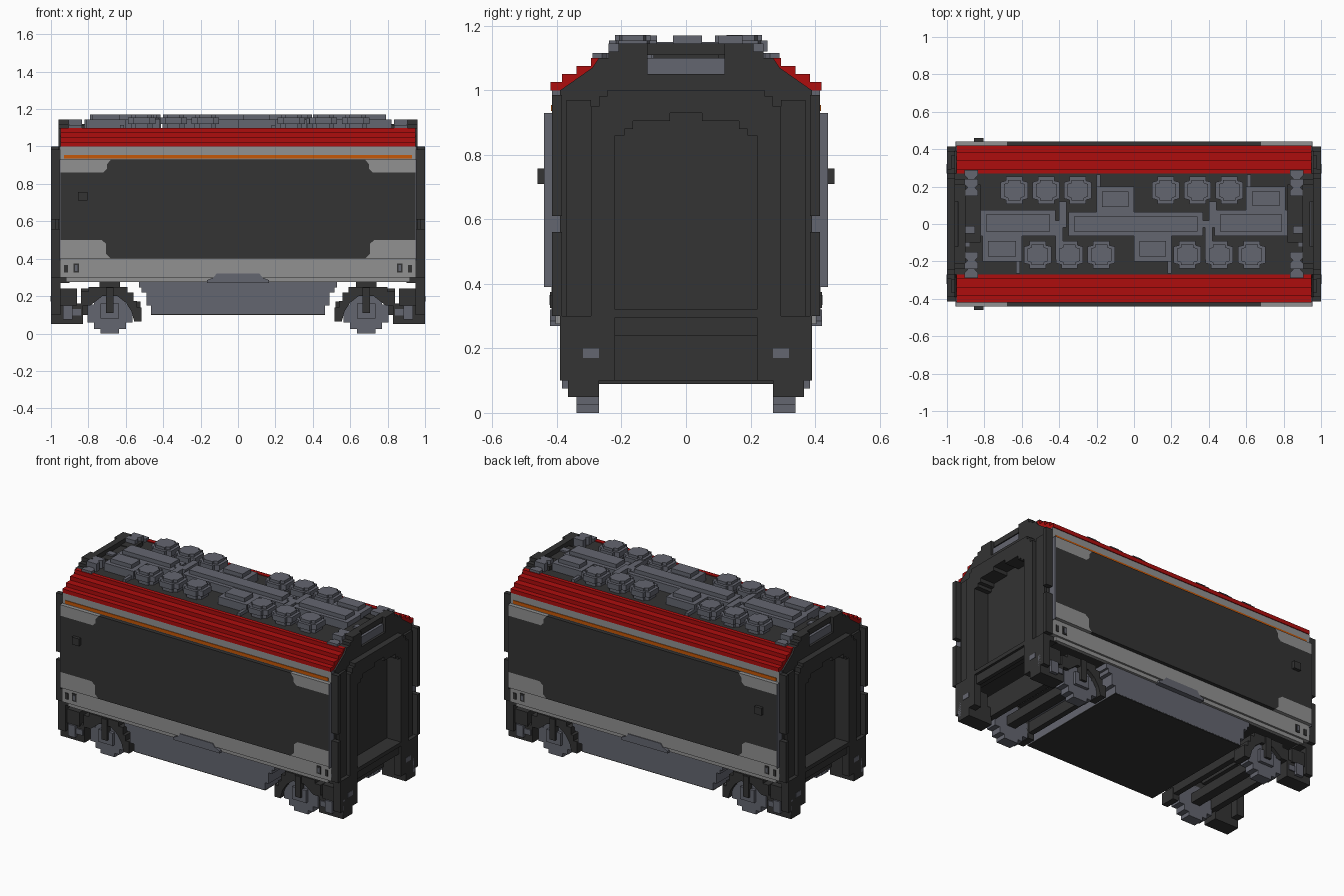
import bpy, bmesh

if "Cube" in bpy.data.objects:
    bpy.data.objects.remove(bpy.data.objects["Cube"], do_unlink=True)


def material(name, rgb):
    m = bpy.data.materials.new(name)
    m.use_nodes = True
    m.diffuse_color = (*rgb, 1)
    bsdf = m.node_tree.nodes["Principled BSDF"]
    bsdf.inputs["Base Color"].default_value = (*rgb, 1)
    bsdf.inputs["Roughness"].default_value = 0.8
    return m


DARK = material("charcoal", (0.033, 0.033, 0.033))
METAL = material("blue grey metal", (0.127, 0.133, 0.162))
LIGHT = material("light grey", (0.283, 0.283, 0.283))
RED = material("red", (0.42, 0.004, 0.004))
ORANGE = material("orange", (0.56, 0.095, 0.002))


def prism(axis, lo, hi, pts):
    """Profile pts extruded along axis; pts are the two remaining axes in order."""
    return axis, lo, hi, pts


def box(x0, x1, y0, y1, z0, z1):
    return prism(0, x0, x1, [(y0, z0), (y1, z0), (y1, z1), (y0, z1)])


def part(name, mat, solids, mirror=""):
    bm = bmesh.new()
    for axis, lo, hi, pts in solids:
        def at(p, d):
            v = list(p)
            v.insert(axis, d)
            return v
        a = [bm.verts.new(at(p, lo)) for p in pts]
        b = [bm.verts.new(at(p, hi)) for p in pts]
        bm.faces.new(a)
        bm.faces.new(b[::-1])
        for i in range(len(pts)):
            j = (i + 1) % len(pts)
            bm.faces.new((a[j], a[i], b[i], b[j]))
    bmesh.ops.recalc_face_normals(bm, faces=bm.faces)
    me = bpy.data.meshes.new(name)
    bm.to_mesh(me)
    bm.free()
    me.materials.append(mat)
    ob = bpy.data.objects.new(name, me)
    bpy.context.collection.objects.link(ob)
    if mirror:
        mod = ob.modifiers.new("Mirror", "MIRROR")
        mod.use_axis = ("x" in mirror, "y" in mirror, False)
        mod.use_mirror_merge = False
    return ob


def both(half):
    """Close a half profile (first coordinate >= 0) symmetrically."""
    return half + [(-u, v) for u, v in reversed(half)]


# Main shell with roof deck
part("body_shell", DARK, [prism(0, -0.9, 0.9, both(
    [(0.39, 0.28), (0.39, 1.0), (0.29, 1.07), (0.27, 1.095)]))])

# End walls: arches with an open doorway, in stepped layers
door = [(0.22, 0.32), (0.22, 0.86), (0.19, 0.86), (0.19, 0.88), (0.165, 0.88),
        (0.165, 0.905), (0.05, 0.905), (0.05, 0.93)]


def arch(outer):
    return outer + [(-u, v) for u, v in reversed(outer)] + \
        [(-u, v) for u, v in door] + list(reversed(door))


wall = [(0.39, 0.32), (0.39, 1.0), (0.29, 1.07), (0.27, 1.1), (0.24, 1.1),
        (0.24, 1.12), (0.21, 1.12), (0.21, 1.145), (0.12, 1.145), (0.12, 1.05)]
gangway = [(0.295, 0.32), (0.295, 0.95), (0.27, 0.95), (0.27, 0.98),
           (0.245, 0.98), (0.245, 1.0)]
part("end_wall", DARK, [prism(0, 0.9, 0.96, arch(wall)),
                        box(0.9, 0.96, -0.39, 0.39, 0.27, 0.32),
                        box(0.9, 0.94, -0.12, 0.12, 1.11, 1.145)], "x")
part("gangway_frame", DARK, [prism(0, 0.96, 1.0, arch(gangway)),
                             box(0.96, 1.0, -0.295, 0.295, 0.295, 0.32),
                             box(0.96, 0.985, -0.22, 0.22, 0.24, 0.295),
                             box(0.96, 0.975, 0.295, 0.37, 0.27, 0.97),
                             box(0.96, 0.975, -0.37, -0.295, 0.27, 0.97)], "x")
part("corner_strips", DARK, [box(0.95, 1.0, 0.385, 0.415, 0.61, 0.985),
                             box(0.95, 1.0, 0.385, 0.415, 0.3, 0.56)], "xy")
part("side_panel_edges", METAL, [box(0.95, 0.954, 0.385, 0.44, 0.39, 0.93),
                                 box(0.95, 0.954, 0.385, 0.415, 0.3, 0.39),
                                 box(0.95, 0.954, 0.385, 0.415, 0.93, 1.0)], "xy")

# Side panels with light corner pieces
part("side_panel", DARK, [prism(1, 0.38, 0.44, both(
    [(0.68, 0.4), (0.705, 0.425), (0.705, 0.48), (0.73, 0.5), (0.95, 0.5),
     (0.95, 0.86), (0.72, 0.86), (0.70, 0.88), (0.70, 0.905), (0.68, 0.93)]))], "y")
part("side_panel_corners", LIGHT, [
    prism(1, 0.38, 0.44, [(0.68, 0.4), (0.95, 0.4), (0.95, 0.5), (0.73, 0.5),
                          (0.705, 0.48), (0.705, 0.425)]),
    prism(1, 0.38, 0.44, [(0.68, 0.93), (0.95, 0.93), (0.95, 0.86), (0.72, 0.86),
                          (0.70, 0.88), (0.70, 0.905)])], "xy")
part("side_sill", LIGHT, [box(-0.95, 0.95, 0.38, 0.417, 0.3, 0.4),
                          box(-0.92, 0.92, 0.38, 0.405, 0.275, 0.3)], "y")
part("sill_lamps", DARK, [box(0.85, 0.88, 0.41, 0.421, 0.325, 0.375),
                          box(0.91, 0.93, 0.41, 0.421, 0.325, 0.365)], "xy")
part("lamp_centres", METAL, [box(0.858, 0.872, 0.42, 0.423, 0.335, 0.365)], "xy")
part("upper_band", LIGHT, [box(-0.95, 0.95, 0.38, 0.415, 0.93, 1.0)], "y")
part("orange_stripe", ORANGE, [box(-0.93, 0.93, 0.41, 0.419, 0.935, 0.955)], "y")
part("door_button", DARK, [box(-0.855, -0.805, 0.43, 0.46, 0.71, 0.757)], "y")

# Stepped red roof edge
part("roof_edge", RED, [prism(0, -0.95, 0.95, [
    (0.27, 1.0), (0.42, 1.0), (0.42, 1.025), (0.385, 1.025), (0.385, 1.05),
    (0.34, 1.05), (0.34, 1.075), (0.295, 1.075), (0.295, 1.1), (0.27, 1.1)])], "y")

# Roof end fittings
part("roof_end_housing", DARK, [box(0.82, 0.91, 0.1, 0.21, 1.08, 1.12),
                                box(0.82, 0.9, -0.1, 0.1, 1.08, 1.115)], "x")
part("roof_end_inset", METAL, [box(0.88, 0.945, -0.12, 0.12, 1.05, 1.1),
                               box(0.85, 0.9, -0.05, -0.01, 1.1, 1.125)], "x")
part("roof_horns", METAL, [
    prism(2, 1.08, z, [(0.835, y0), (0.905, y0), (0.905, y0 + 0.03), (0.89, y0 + 0.045),
                       (0.89, y1 - 0.045), (0.905, y1 - 0.03), (0.905, y1), (0.835, y1),
                       (0.835, y1 - 0.03), (0.85, y1 - 0.045), (0.85, y0 + 0.045),
                       (0.835, y0 + 0.03)])
    for y0, y1, z in ((0.15, 0.29, 1.115), (0.15, 0.24, 1.145))], "xy")

# Roof fans: stepped octagonal caps on smaller bases
def octagon(cx, cy, r):
    c = r * 0.6
    pts = [(r, c), (c, c + 0.008), (c, r), (-c, r), (-c, c + 0.008), (-r, c)]
    return [(cx + u, cy + v) for u, v in pts + [(-u, -v) for u, v in pts]]


fans = [(x, 0.18) for x in (-0.64, -0.47, -0.30, 0.17, 0.34, 0.51)] + \
       [(x, -0.165) for x in (-0.515, -0.345, -0.175, 0.285, 0.455, 0.63)]
part("roof_fans", METAL, [prism(2, 1.12, 1.155, octagon(x, y, 0.073)) for x, y in fans]
     + [prism(2, 1.15, 1.172, octagon(x, y, 0.055)) for x, y in fans]
     + [prism(2, 1.08, 1.125, octagon(x, y, 0.058)) for x, y in fans])

# Roof ducts with raised centre ridges
ducts = [(-0.82, -0.42, -0.065, 0.075), (-0.81, -0.6, -0.2, -0.065),
         (-0.35, 0.37, -0.065, 0.065), (-0.2, 0.0, 0.065, 0.2),
         (0.0, 0.2, -0.2, -0.065), (0.43, 0.82, -0.065, 0.075),
         (0.6, 0.81, 0.075, 0.2)]
part("roof_ducts", METAL, [box(*d, 1.08, 1.145) for d in ducts]
     + [box(a + 0.03, b - 0.03, c + 0.025, d - 0.025, 1.14, 1.17) for a, b, c, d in ducts])
pipes = []
for x in (-0.4, 0.4):
    pipes += [box(x - 0.04, x + 0.04, -0.02, 0.02, 1.12, 1.15),
              box(x - 0.07, x - 0.03, 0.0, 0.04, 1.12, 1.15),
              box(x - 0.02, x + 0.02, -0.19, -0.02, 1.12, 1.15),
              box(x, x + 0.04, 0.0, 0.12, 1.12, 1.15)]
for x, s in ((-0.62, -1), (0.19, -1), (-0.19, 1), (0.615, 1)):
    ys = sorted((s * 0.19, s * 0.265))
    pipes.append(box(x - 0.01, x + 0.01, *ys, 1.09, 1.115))
part("roof_pipes", METAL, pipes)

# Underfloor equipment box
part("equipment_skirt", METAL, [prism(1, -0.39, 0.39, both(
    [(0.465, 0.105), (0.465, 0.15), (0.49, 0.15), (0.49, 0.22), (0.515, 0.22),
     (0.515, 0.245), (0.53, 0.245), (0.53, 0.285)]))])
part("skirt_underside", DARK, [box(-0.465, 0.465, -0.389, 0.389, 0.1, 0.106)])
part("skirt_hatch", METAL, [prism(1, 0.38, 0.422, both(
    [(0.165, 0.27), (0.165, 0.285), (0.13, 0.3), (0.115, 0.32)]))], "y")

# Bogies
W = 0.685
part("wheels", METAL, [box(W - a, W + a, 0.27, 0.34, z0, z1) for a, z0, z1 in
                       ((0.05, 0, 0.235), (0.085, 0.025, 0.21), (0.12, 0.06, 0.155))]
     + [box(W - 0.05, W + 0.05, 0.33, 0.36, 0.08, 0.16)], "xy")
part("bogie_side_frame", DARK, [prism(1, 0.27, 0.365, [
    (0.84, 0.15), (0.84, 0.225), (0.8, 0.225), (0.8, 0.248), (0.59, 0.248),
    (0.59, 0.22), (0.56, 0.22), (0.56, 0.175), (0.54, 0.175), (0.54, 0.14),
    (0.515, 0.14), (0.515, 0.065), (0.555, 0.065), (0.57, 0.12), (0.6, 0.165),
    (0.645, 0.2), (0.725, 0.2), (0.77, 0.165), (0.79, 0.15)]),
    box(W - 0.02, W + 0.02, 0.34, 0.375, 0.11, 0.245)], "xy")
part("bogie_cross_members", DARK, [box(0.52, 0.555, -0.3, 0.3, 0.1, 0.17),
                                   box(0.8, 0.84, -0.3, 0.3, 0.1, 0.24),
                                   box(W - 0.03, W + 0.03, -0.28, 0.28, 0.09, 0.15),
                                   box(0.63, 0.74, -0.15, 0.15, 0.15, 0.285)], "x")

# Corner buffers below the end walls
part("end_buffers", DARK, [box(0.83, 1.0, 0.27, 0.365, 0.05, 0.16),
                           box(0.86, 1.0, 0.27, 0.375, 0.15, 0.24),
                           box(0.95, 1.0, 0.22, 0.39, 0.1, 0.3)], "xy")
part("buffer_fittings", METAL, [box(0.885, 0.935, 0.35, 0.385, 0.075, 0.15),
                                box(0.84, 0.885, 0.35, 0.372, 0.095, 0.13),
                                box(0.995, 1.0, 0.34, 0.365, 0.08, 0.17),
                                box(0.996, 1.002, 0.27, 0.32, 0.17, 0.2)], "xy")
